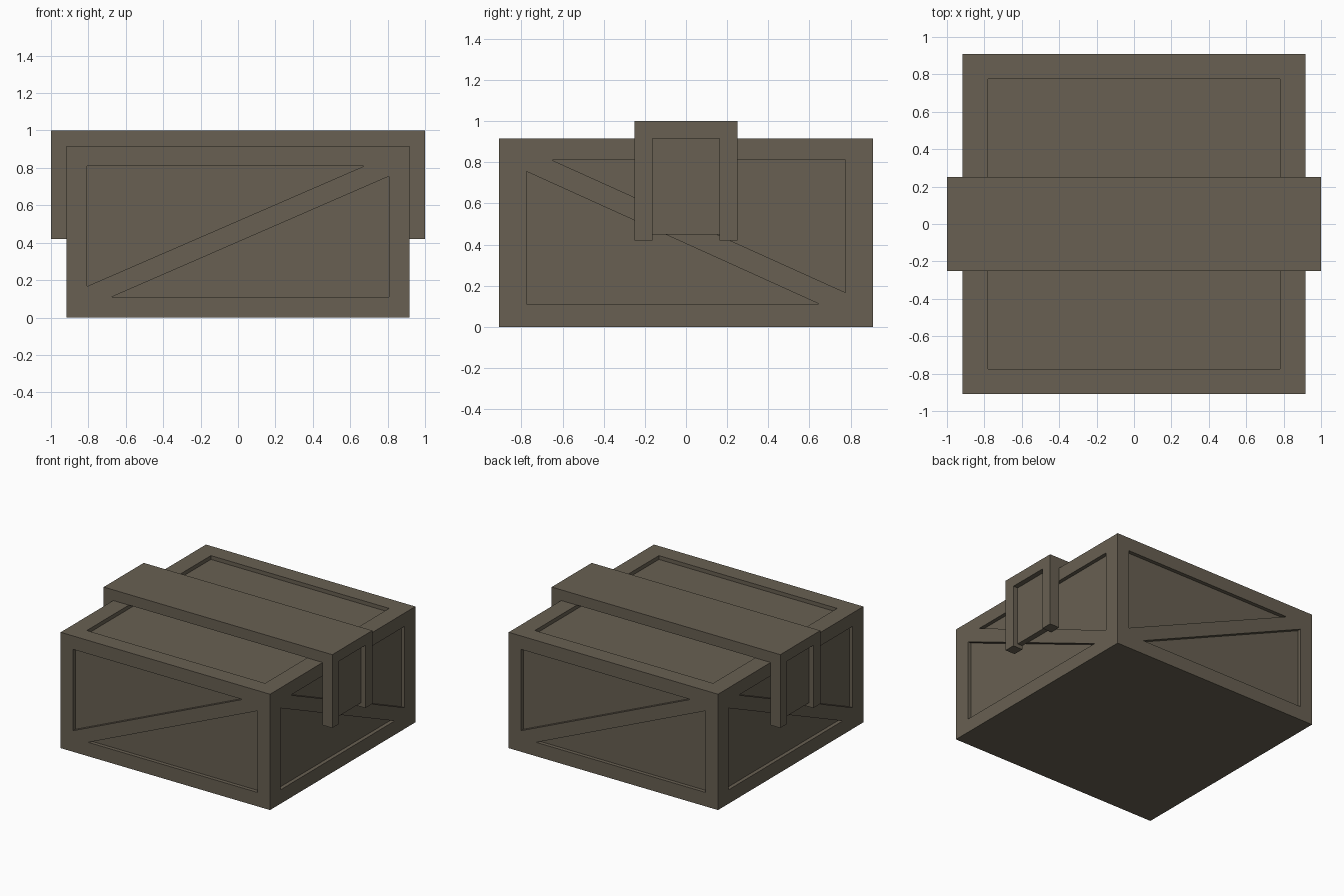
import bpy, bmesh, math
from mathutils import Matrix, Vector

if "Cube" in bpy.data.objects:
    bpy.data.objects.remove(bpy.data.objects["Cube"])

HX, HY, H = 0.916, 0.908, 0.916   # crate half width, half depth, height
DEPTH = 0.03                      # depth of the sunken panels

paint = bpy.data.materials.new("drab brown")
paint.diffuse_color = (0.138, 0.117, 0.084, 1)
paint.use_nodes = True
paint.node_tree.nodes["Principled BSDF"].inputs["Base Color"].default_value = paint.diffuse_color


def make_object(name, bm):
    bmesh.ops.recalc_face_normals(bm, faces=bm.faces[:])
    mesh = bpy.data.meshes.new(name)
    bm.to_mesh(mesh)
    bm.free()
    mesh.materials.append(paint)
    obj = bpy.data.objects.new(name, mesh)
    bpy.context.collection.objects.link(obj)
    return obj


def box(name, x, y, z):
    bm = bmesh.new()
    size = Matrix.Diagonal((x[1] - x[0], y[1] - y[0], z[1] - z[0], 1))
    mid = Vector((sum(x) / 2, sum(y) / 2, sum(z) / 2))
    bmesh.ops.create_cube(bm, size=1, matrix=Matrix.Translation(mid) @ size)
    return make_object(name, bm)


def prism(name, outline, reach, turn):
    """Outline in wall coordinates (across, up), pushed into the wall at
    distance reach, then turned about the vertical axis."""
    bm = bmesh.new()
    face = bm.faces.new([bm.verts.new((a, -reach - 0.1, z)) for a, z in outline])
    ext = bmesh.ops.extrude_face_region(bm, geom=[face])
    verts = [v for v in ext["geom"] if isinstance(v, bmesh.types.BMVert)]
    bmesh.ops.translate(bm, verts=verts, vec=(0, 0.1 + DEPTH, 0))
    bmesh.ops.rotate(bm, verts=bm.verts[:], matrix=Matrix.Rotation(turn, 3, "Z"))
    return make_object(name, bm)


def cut(obj, cutter):
    mod = obj.modifiers.new("cut", "BOOLEAN")
    mod.operation = "DIFFERENCE"
    mod.solver = "EXACT"
    mod.object = cutter
    bpy.context.view_layer.update()
    bpy.context.view_layer.objects.active = obj
    bpy.ops.object.modifier_apply(modifier=mod.name)
    bpy.data.objects.remove(cutter)


# Crate body with a sunken lid
crate = box("crate_body", (-HX, HX), (-HY, HY), (0, H))
cut(crate, box("lid_cutter", (-0.78, 0.78), (-0.775, 0.775), (H - DEPTH, 1.1)))

# Two sunken triangles on each wall, leaving a frame and a diagonal brace;
# the brace is mirrored on the end walls
for i in range(4):
    end = i % 2
    flip = -1 if end else 1
    w, tip = (0.775, 0.65) if end else (0.807, 0.675)
    upper = [(-w, 0.81), (tip, 0.81), (-w, 0.167)]
    lower = [(w, 0.755), (w, 0.11), (-tip, 0.11)]
    for tri in (upper, lower):
        outline = [(flip * a, z) for a, z in tri]
        cut(crate, prism("panel_cutter", outline, HX if end else HY, i * math.pi / 2))

# Strap over the lid, with two legs and a sunken plate at each end
strap = box("strap", (-1, 1), (-0.25, 0.25), (0.42, 1))
cut(strap, box("inside_cutter", (-HX, HX), (-1, 1), (0, H)))
cut(strap, box("leg_gap_cutter", (-1.1, 1.1), (-0.163, 0.163), (0.3, 0.45)))
for x in ((-1.1, -0.96), (0.96, 1.1)):
    cut(strap, box("plate_cutter", x, (-0.163, 0.163), (0.3, H)))
